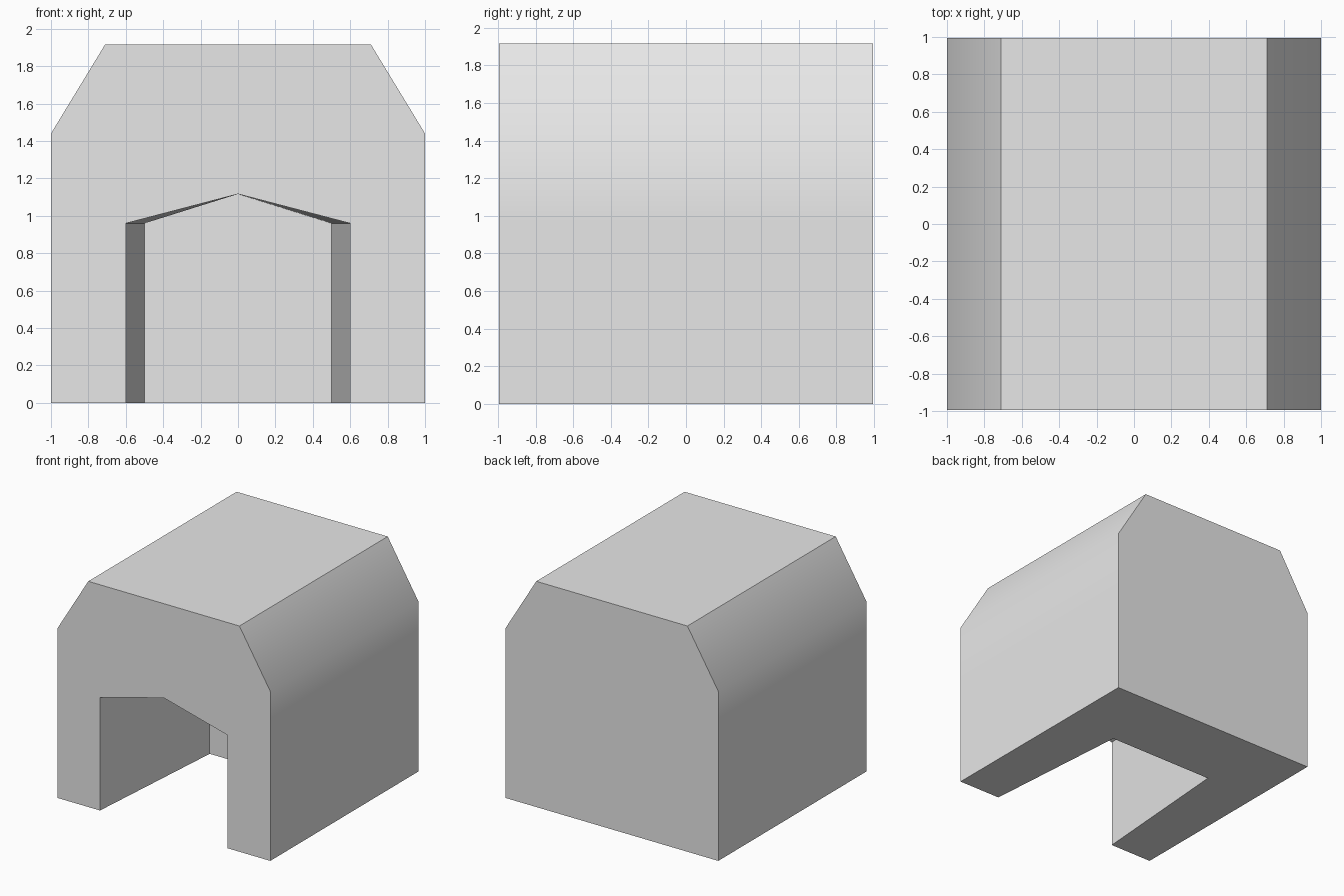
import bpy
import bmesh
import math

cube = bpy.data.objects.get("Cube")
if cube:
    bpy.data.objects.remove(cube, do_unlink=True)

# Single plain grey
grey = bpy.data.materials.new("light grey")
grey.use_nodes = True
colour = (0.8, 0.8, 0.8, 1)
grey.diffuse_color = colour
grey.node_tree.nodes["Principled BSDF"].inputs["Base Color"].default_value = colour

FRONT, BACK, RECESS = -0.995, 0.995, 0.335


def mirrored(half):
    """Complete a half profile running upward on +x, down the -x side."""
    return half + [(-x, z) for x, z in reversed(half) if x > 0]


def row(bm, profile, y):
    return [bm.verts.new((x, y, z)) for x, z in profile]


def strips(bm, a, b):
    for i in range(len(a) - 1):
        bm.faces.new((a[i], a[i + 1], b[i + 1], b[i]))


bm = bmesh.new()

# Outer shell with chamfered shoulders
shell = mirrored([(1, 0), (1, 0.96), (1, 1.44), (0.71, 1.917)])
shell_front = row(bm, shell, FRONT)
shell_back = row(bm, shell, BACK)
strips(bm, shell_front, shell_back)
bm.faces.new(shell_back)

# Gabled recess, narrowing toward its back wall
mouth = row(bm, mirrored([(0.6, 0), (0.6, 0.96), (0, 1.117)]), FRONT)
inner = row(bm, mirrored([(0.5, 0), (0.5, 0.96), (0, 1.117)]), RECESS)
strips(bm, mouth, inner)
bm.faces.new(inner)

# Front wall around the opening, and U-shaped underside
bm.faces.new(shell_front + mouth[::-1])
bm.faces.new((shell_front[0], shell_back[0], shell_back[-1], shell_front[-1],
              mouth[-1], inner[-1], inner[0], mouth[0]))
bmesh.ops.recalc_face_normals(bm, faces=bm.faces)

mesh = bpy.data.meshes.new("shelter")
bm.to_mesh(mesh)
bm.free()
mesh.materials.append(grey)
shelter = bpy.data.objects.new("shelter", mesh)
bpy.context.collection.objects.link(shelter)

# Soft shoulder bend, crisp edges elsewhere
bpy.ops.object.select_all(action="DESELECT")
shelter.select_set(True)
bpy.context.view_layer.objects.active = shelter
bpy.ops.object.shade_smooth_by_angle(angle=math.radians(40))
